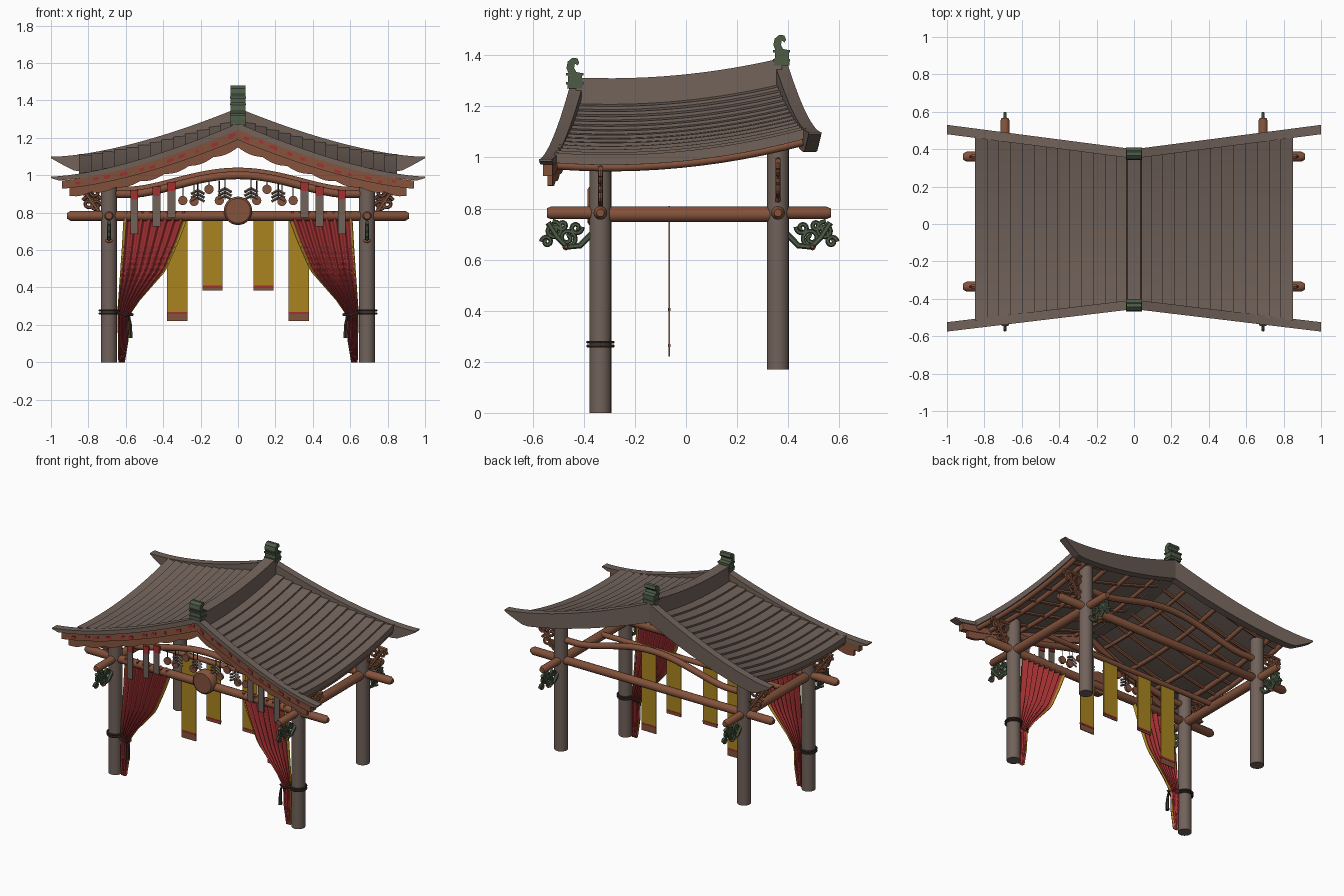
import bpy, bmesh, math, random
from mathutils import Vector

if "Cube" in bpy.data.objects:
    bpy.data.objects.remove(bpy.data.objects["Cube"])
random.seed(3)

def mat(name, r, g, b):
    m = bpy.data.materials.new(name)
    m.diffuse_color = (r, g, b, 1)
    m.use_nodes = True
    m.node_tree.nodes["Principled BSDF"].inputs["Base Color"].default_value = m.diffuse_color
    return m

GREY = mat("weathered_grey", .165, .122, .102)
BROWN = mat("brown_wood", .23, .085, .045)
RED = mat("red_cloth", .36, .03, .032)
YELLOW = mat("ochre_cloth", .40, .23, .014)
GREEN = mat("patina_green", .075, .105, .062)
DARK = mat("dark_rope", .045, .032, .027)

def loft(name, rings, m, close=True, caps=True, smooth=False, col=None):
    """Skin a list of equal point rings; col(j) may give a material index per strip."""
    bm = bmesh.new()
    vs = [[bm.verts.new(p) for p in r] for r in rings]
    n = len(rings[0])
    for a, b in zip(vs, vs[1:]):
        for j in range(n if close else n - 1):
            k = (j + 1) % n
            f = bm.faces.new((a[j], a[k], b[k], b[j]))
            f.smooth = smooth
            if col:
                f.material_index = col(j)
    if caps:
        bm.faces.new(vs[0])
        bm.faces.new(vs[-1])
    bmesh.ops.recalc_face_normals(bm, faces=bm.faces)
    me = bpy.data.meshes.new(name)
    bm.to_mesh(me)
    bm.free()
    for x in (m if isinstance(m, tuple) else (m,)):
        me.materials.append(x)
    ob = bpy.data.objects.new(name, me)
    bpy.context.collection.objects.link(ob)
    return ob

def tube(name, pts, r, m, sides=12, ref=(0, 0, 1)):
    """Round bar along a path; r is a number or a list of radii."""
    pts = [Vector(p) for p in pts]
    rings = []
    for i, p in enumerate(pts):
        t = (pts[min(i + 1, len(pts) - 1)] - pts[max(i - 1, 0)]).normalized()
        u = t.cross(Vector(ref)).normalized()
        v = t.cross(u)
        ri = r[i] if isinstance(r, list) else r
        rings.append([p + ri * (u * math.cos(a) + v * math.sin(a))
                      for a in (2 * math.pi * k / sides for k in range(sides))])
    return loft(name, rings, m, smooth=sides > 7)

def box(name, x0, x1, y0, y1, z0, z1, m):
    return loft(name, [[(x, y0, z0), (x, y1, z0), (x, y1, z1), (x, y0, z1)] for x in (x0, x1)], m)

def lerp(a, b, t):
    return a + (b - a) * t

def table(z, rows):
    for (za, a), (zb, b) in zip(rows, rows[1:]):
        if z >= zb:
            return lerp(a, b, (z - za) / (zb - za))
    return rows[-1][1]

# ---- roof shape: concave slope, sagging ridge, flared gable edges
def fall(x): return 1 - (1 - min(abs(x), 1)) ** 1.5
def lift(y): return .085 * ((y + .3) / .7) ** 2
def front(x): return -.455 - .12 * abs(x)
def back(x): return .40 + .13 * abs(x)
def tile_z(x, y): return 1.22 + lift(y) - .235 * fall(x)

# ---- stepped plank slopes
ROWS = 13
for s in (-1, 1):
    prof = []
    for i in range(ROWS):
        xa, xb = lerp(.03, .85, i / ROWS), lerp(.03, .85, (i + 1) / ROWS)
        prof += [(xa, 0), (xb, .012)]
    under = [(lerp(.85, .03, i / 10), -.028) for i in range(11)]
    rings = []
    for k in range(17):
        ring = []
        for x, dz in prof + under:
            y = lerp(front(x) + .04, back(x) - .04, k / 16)
            ring.append((s * x, y, tile_z(x, y) + dz))
        rings.append(ring)
    loft("roof_planks", rings, GREY)

# ---- ridge beam
rings = []
for k in range(17):
    y = lerp(-.43, .375, k / 16)
    z = lift(y)
    rings.append([(-.04, y, 1.17 + z), (.04, y, 1.17 + z), (.036, y, 1.31 + z), (-.036, y, 1.31 + z)])
loft("ridge_beam", rings, GREY)

# ---- gable boards following the roof edge
def board(name, edge, sgn, x0, x1, d0, d1, drop, h, m, wave=0, n=48):
    rings = []
    for i in range(n + 1):
        x = lerp(x0, x1, i / n)
        a = abs(x)
        y = edge(x)
        top = 1.275 + lift(y) - .295 * fall(x) - drop
        bot = top - min(h * (1 - .35 * a), .008 + (1 - a) * .6) - wave * abs(math.sin(x * 24))
        ya, yb = y + sgn * d0, y + sgn * d1
        rings.append([(x, ya, top), (x, yb, top), (x, yb, bot), (x, ya, bot)])
    return loft(name, rings, m)

board("front_gable_cap", front, 1, -1, 1, 0, .05, 0, .035, GREY)
board("front_gable_upper_trim", front, 1, -.94, .94, .008, .045, .025, .065, BROWN)
board("front_gable_scallop", front, 1, -.9, .9, .02, .04, .055, .075, BROWN, .012, 96)
board("back_gable_board", back, -1, -1, 1, 0, .05, 0, .13, GREY)
for i in range(22):
    x = -.86 + i * .08 + random.uniform(-.02, .02)
    board("red_fleck", front, 1, x, x + random.uniform(.015, .04), .004, .01,
          random.uniform(.035, .055), .02, RED, n=2)

# ---- hooked ridge finials
hook = [(-.465, 1.27), (-.405, 1.27), (-.408, 1.33), (-.43, 1.335), (-.438, 1.35), (-.435, 1.368),
        (-.425, 1.36), (-.418, 1.37), (-.425, 1.388), (-.445, 1.39), (-.463, 1.375), (-.468, 1.35), (-.46, 1.33)]
for dy, dz in ((0, 0), (.81, .09)):
    loft("ridge_finial", [[(x, y + dy, z + dz) for y, z in hook] for x in (-.04, .04)], GREEN)
    for z in (1.285, 1.32):
        box("finial_band", -.043, .043, -.469 + dy, -.402 + dy, z + dz, z + .01 + dz, GREEN)

# ---- purlins and rafters under the roof
for s in (-1, 1):
    for x, r in ((.12, .012), (.34, .014), (.55, .014), (.74, .016), (.83, .016)):
        ys = [lerp(front(x) + .05, back(x) - .05, k / 12) for k in range(13)]
        tube("purlin", [(s * x, y, tile_z(x, y) - .04) for y in ys], r, BROWN, 8)
    for y in (-.36, -.2, -.05, .1, .25, .38):
        xs = [.02 + .82 * k / 10 for k in range(11)]
        tube("rafter", [(s * x, y, tile_z(x, y) - .035) for x in xs], .011, BROWN, 6, (0, 1, 0))

# ---- posts, tie beams and arched beams
YF, YB = -.335, .36
for y, z0, z1 in ((YF, 0, .99), (YB, .17, 1.06)):
    for s in (-1, 1):
        tube("front_post" if y < 0 else "back_post", [(s * .69, y, z0), (s * .69, y, z1)], .043, GREY, 20, (1, 0, 0))
    tube("cross_beam", [(x, y, .783) for x in (-.915, -.895, .895, .915)], [.015, .027, .027, .015], BROWN, 14)
    pts = []
    for i in range(33):
        x = -.68 + 1.36 * i / 32
        pts.append((x, y, .90 + (.02 if y > 0 else 0) + .1 * math.cos(min(abs(x) / .56, 1) * math.pi / 2) ** 1.5))
    tube("arched_beam", pts, .021, BROWN, 10, (0, 1, 0))
for s in (-1, 1):
    tube("side_beam", [(s * .69, y, .783) for y in (-.545, -.53, .55, .567)], [.018, .025, .025, .018], BROWN, 14)
    tube("side_beam_middle", [(s * .69, -.3, .776), (s * .69, .33, .776)], .03, BROWN, 14)
tube("banner_rail", [(-.69, -.065, .79), (.69, -.065, .79)], .018, BROWN, 10)

# ---- scroll ornaments
def spiral(cx, cz, r, a0, turns, n=18):
    return [(cx + r * (1 - .8 * i / n) * math.cos(a0 + turns * 6.283 * i / n),
             cz + r * (1 - .8 * i / n) * math.sin(a0 + turns * 6.283 * i / n)) for i in range(n + 1)]

for s in (-1, 1):
    for y in (YF, YB):
        q = -1 if y < 0 else 1
        up = 0 if y < 0 else .03
        # brown corner bracket
        for cx, cz, r, a, t in ((.835, .925, .038, 0, 1.5), (.765, .91, .036, 3.1, -1.4),
                                (.80, .85, .036, .5, 1.4), (.76, .835, .03, 3, -1.3)):
            tube("corner_scroll", [(s * u, y, v + up) for u, v in spiral(cx, cz, r, a, t)], .009, BROWN, 6, (0, 1, 0))
        tube("corner_scroll_stem", [(s * u, y, v + up) for u, v in ((.73, .955), (.8, .96), (.87, .955))], .012, BROWN, 6, (0, 1, 0))
        tube("corner_scroll_stem", [(s * u, y, v + up) for u, v in ((.74, .8), (.79, .87), (.85, .955))], .011, BROWN, 6, (0, 1, 0))
        # green scroll below the side beam end
        for d, z, r, a, t in ((.165, .715, .036, 1.5, 1.5), (.11, .685, .036, 4.5, -1.5),
                              (.19, .67, .022, 0, 1.3), (.075, .725, .025, 3, 1.3), (.13, .735, .02, 0, -1.3)):
            tube("green_scroll", [(s * .69, y + q * (u + .02), v) for u, v in spiral(d, z, r, a, t)], .009, GREEN, 6, (1, 0, 0))
        tube("green_scroll_stem", [(s * .69, y + q * u, v) for u, v in
             ((.035, .7), (.08, .655), (.13, .65), (.17, .69), (.205, .745))], .012, GREEN, 6, (1, 0, 0))
        tube("scroll_bud", [(s * .69 + d, y + q * .135, .65) for d in (-.018, 0, .018)], [.006, .014, .006], BROWN, 8)
        # peg holding the side beam
        tube("beam_peg", [(s * .69, y + q * d, .785) for d in (.03, .06)], .018, DARK, 8)

# ---- round plaque on the front beam
tube("round_plaque", [(0, y, .81) for y in (-.385, -.378, -.33)], [.066, .076, .076], BROWN, 28)

# ---- hanging charms under the front arch
for s in (-1, 1):
    for x, z in ((.155, .925), (.295, .865), (.235, .86), (.1, .865)):
        tube("charm_disc", [(s * x, -.345, z), (s * x, -.33, z)], .025, BROWN, 14)
        tube("charm_cord", [(s * x, -.337, z), (s * x, -.337, .97)], .003, DARK, 4, (1, 0, 0))
    for x, z in ((.07, .90), (.215, .89)):
        for k in range(3):
            for d in (-1, 1):
                tube("charm_leaf", [(s * x, -.34, z + .03 - k * .02), (s * x + d * .036, -.34, z + .01 - k * .02)],
                     .007, GREY, 4, (0, 1, 0))
        tube("charm_cord", [(s * x, -.337, z - .03), (s * x, -.337, .98)], .003, DARK, 4, (1, 0, 0))

# ---- gathered curtains with ochre edges
inner = [(.81, .255), (.65, .315), (.49, .385), (.33, .525), (.25, .58), (.12, .585), (0, .605)]
outer = [(.81, .61), (.6, .622), (.27, .645), (0, .64)]
NC = 50
for s in (-1, 1):
    rings = []
    for k in range(28):
        z = .81 * (1 - k / 27)
        xi, xo = table(z, inner), table(z, outer)
        amp = .010 + .035 * (xo - xi)
        rings.append([(s * lerp(xi, xo, u / NC), -.34 + amp * math.sin(u / NC * 6.283 * 8), z) for u in range(NC + 1)])
    loft("curtain", rings, (RED, YELLOW), close=False, caps=False, smooth=True,
         col=lambda j: 1 if j < 3 or j > NC - 3 else 0)
    # ropes around the post and curtain, with a tassel
    for z in (.262, .277):
        tube("tie_rope", [(s * .69 + .05 * math.cos(a), YF + .05 * math.sin(a), z)
                          for a in (6.2832 * i / 20 for i in range(21))], .006, DARK, 6)
    tube("curtain_tie", [(s * .65, -.365, .27), (s * .6, -.368, .25), (s * .565, -.35, .255), (s * .6, -.315, .26)], .008, DARK, 6)
    tube("tie_tassel", [(s * .582, -.365, .25), (s * .575, -.365, .2), (s * .575, -.365, .13)], [.005, .009, .013], DARK, 6, (1, 0, 0))
    # pale ribbons in front of the curtain
    for x, z0, z1 in ((.555, .685, .92), (.435, .725, .94), (.355, .775, .965)):
        box("ribbon", s * x - .021, s * x + .021, -.374, -.368, z0, z1 - .05, GREY)
        box("ribbon_top", s * x - .021, s * x + .021, -.374, -.36, z1 - .05, z1, RED)
    # long and short banners
    for x, z0 in ((.325, .22), (.137, .385)):
        hem = .05 if z0 < .3 else .025
        box("banner", s * x - .054, s * x + .054, -.068, -.062, z0 + hem, .81, YELLOW)
        box("banner_hem", s * x - .054, s * x + .054, -.068, -.062, z0, z0 + hem, BROWN)
        box("banner_stripe", s * x - .054, s * x + .054, -.07, -.06, z0 + hem - .012, z0 + hem, RED)
